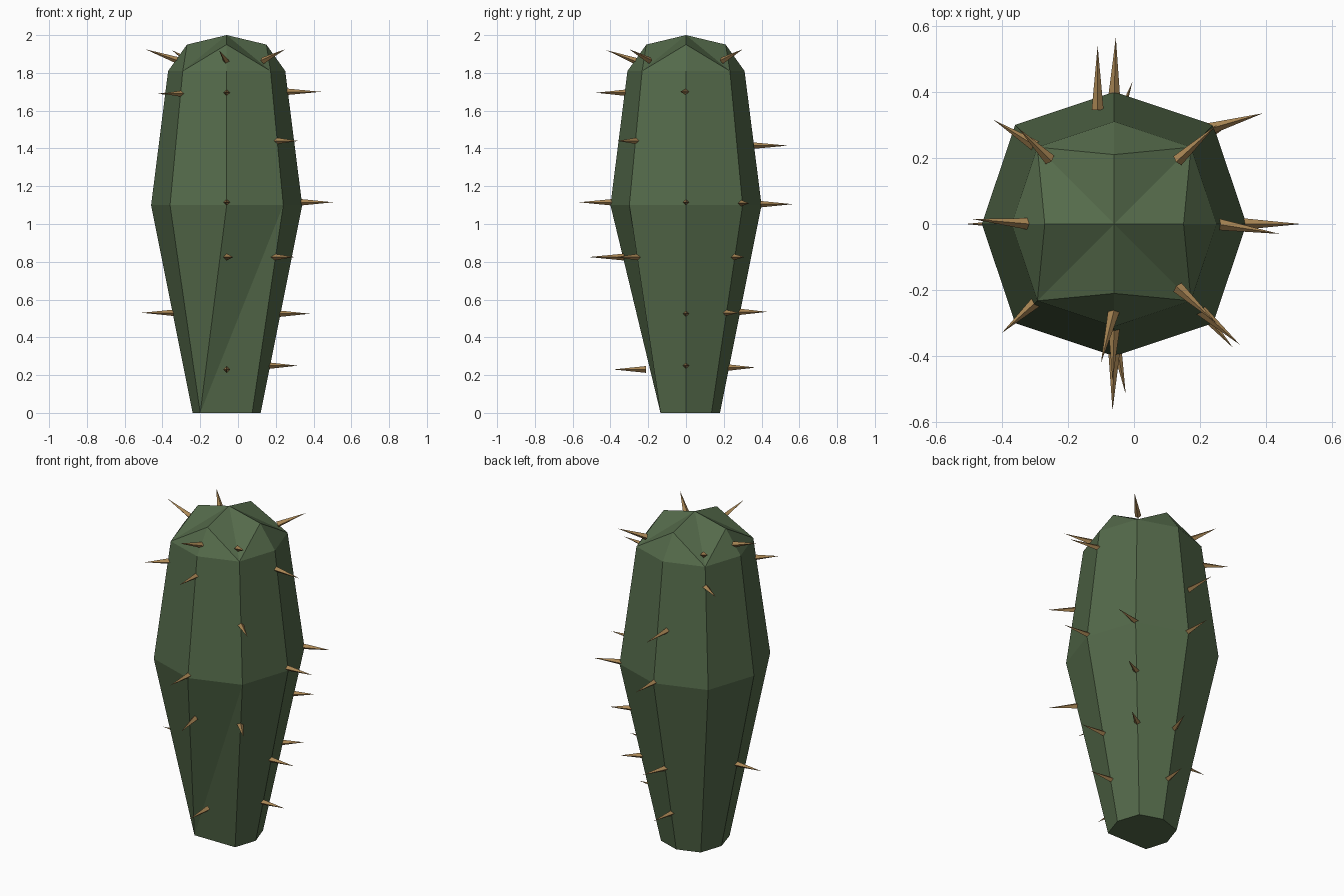
import bpy, bmesh, math
from mathutils import Vector

cube = bpy.data.objects.get("Cube")
if cube:
    bpy.data.objects.remove(cube, do_unlink=True)

AXIS_X = -0.06
DIAG = 1.06  # corner columns stick out slightly further
RINGS = [(0, 0.18), (1.1, 0.4), (1.81, 0.31), (1.95, 0.21)]  # height, radius


def material(name, color):
    mat = bpy.data.materials.new(name)
    mat.use_nodes = True
    mat.diffuse_color = color
    bsdf = mat.node_tree.nodes["Principled BSDF"]
    bsdf.inputs["Base Color"].default_value = color
    bsdf.inputs["Roughness"].default_value = 0.9
    return mat


def finish(name, bm, mat):
    bmesh.ops.recalc_face_normals(bm, faces=bm.faces)
    mesh = bpy.data.meshes.new(name)
    bm.to_mesh(mesh)
    bm.free()
    mesh.materials.append(mat)
    obj = bpy.data.objects.new(name, mesh)
    bpy.context.collection.objects.link(obj)
    return obj


def column_point(column, radius, z):
    """Point on one of the eight vertical ribs, counted from the left side."""
    angle = column * math.pi / 4
    r = radius * (DIAG if column % 2 else 1)
    return Vector((AXIS_X + r * math.cos(angle), r * math.sin(angle), z))


def radius_at(z):
    for (z0, r0), (z1, r1) in zip(RINGS, RINGS[1:]):
        if z <= z1:
            return r0 + (r1 - r0) * (z - z0) / (z1 - z0)
    return RINGS[-1][1]


green = material("cactus green", (0.089, 0.144, 0.069, 1))
tan = material("spine tan", (0.4, 0.24, 0.09, 1))

# Body: three eight-sided rings
bm = bmesh.new()
rings = [[bm.verts.new(column_point(c, r, z)) for c in range(8)]
         for z, r in RINGS[:3]]
for low, high in zip(rings, rings[1:]):
    for c in range(8):
        n = (c + 1) % 8
        if low is rings[0] and c == 6:
            # Twisted front panel, split along its long diagonal
            bm.faces.new((low[c], high[n], high[c]))
            bm.faces.new((low[c], low[n], high[n]))
        else:
            bm.faces.new((low[c], low[n], high[n], high[c]))
bm.faces.new(rings[0])

# Crown: raised points on the straight columns, valleys on the corner ones
apex = bm.verts.new((AXIS_X, 0, 2))
top = rings[2]
for c in range(0, 8, 2):
    z, r = RINGS[3]
    peak = bm.verts.new(column_point(c, r, z))
    for side in (c - 1, (c + 1) % 8):
        bm.faces.new((top[c], top[side], peak))
        bm.faces.new((peak, top[side], apex))

# The front rib runs into its neighbour at the foot
bmesh.ops.pointmerge(bm, verts=[rings[0][6], rings[0][5]],
                     merge_co=(-0.2, -0.135, 0))
finish("cactus_body", bm, green)


def spine(name, column, tip, shift=0):
    tip = Vector(tip)
    rise = 0.06 if tip.z > 1.8 else 0.04 if tip.z == 1.44 else 0
    z = tip.z - rise
    base = column_point(column, radius_at(z) - 0.015, z)
    base.x += shift
    axis = tip - base
    bm = bmesh.new()
    bmesh.ops.create_cone(bm, cap_ends=True, segments=4, radius1=0.018,
                          radius2=0, depth=axis.length)
    bmesh.ops.remove_doubles(bm, verts=bm.verts, dist=0.0001)
    bmesh.ops.translate(bm, verts=bm.verts, vec=(0, 0, axis.length / 2))
    obj = finish(name, bm, tan)
    obj.rotation_mode = "QUATERNION"
    obj.rotation_quaternion = axis.to_track_quat("Z", "Y")
    obj.location = base


# Spine tips on each column
SPINES = [
    ("left", [(0.44, -0.03, 1.7), (0.505, 0, 1.115), (0.38, 0, 0.525),
              (0.315, 0, 0.25)]),
    ("back_left", [(0.25, 0.3, 1.925), (0.39, 0.335, 1.11),
                   (0.3, 0.31, 0.825), (0.25, 0.28, 0.53)]),
    ("back", [(-0.11, 0.54, 1.415), (-0.055, 0.565, 1.105),
              (-0.005, 0.43, 0.535), (-0.04, 0.37, 0.24)]),
    ("back_right", [(-0.35, 0.29, 1.92), (-0.425, 0.315, 1.69)]),
    ("right", [(-0.49, 0.015, 1.925), (-0.51, 0, 0.53)]),
    ("front_right", [(-0.4, -0.33, 1.69)]),
    ("front", [(-0.1, -0.42, 1.92), (-0.065, -0.475, 1.695),
               (-0.065, -0.565, 1.115), (-0.025, -0.515, 0.825),
               (-0.06, -0.385, 0.23)]),
    ("front_left", [(0.25, -0.3, 1.925), (0.32, -0.365, 1.44),
                    (0.3, -0.375, 0.825)]),
]
for column, (side, tips) in enumerate(SPINES):
    for i, tip in enumerate(tips):
        offset = -0.05 if side == "back" and i == 0 else 0
        spine(f"{side}_spine_{i + 1}", column, tip, offset)
